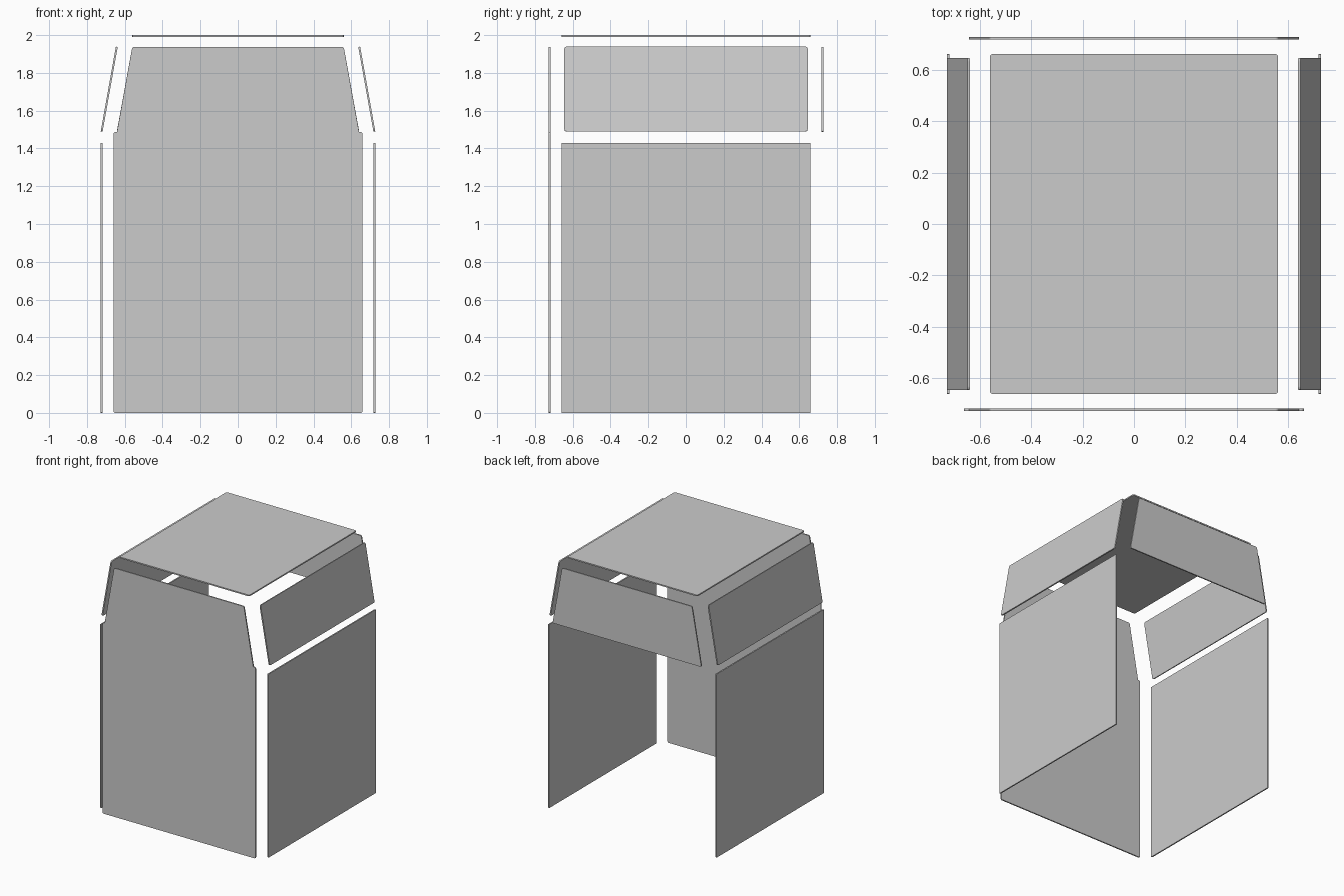
import bpy, bmesh
from mathutils import Vector

if "Cube" in bpy.data.objects:
    bpy.data.objects.remove(bpy.data.objects["Cube"])

T = 0.01  # sheet thickness


def rounded(points):
    """Outline from (u, v, corner cut) points, counter-clockwise."""
    out = []
    n = len(points)
    for i, (u, v, cut) in enumerate(points):
        p = Vector((u, v))
        if cut == 0:
            out.append(p)
            continue
        a = p + (Vector(points[i - 1][:2]) - p).normalized() * cut
        b = p + (Vector(points[(i + 1) % n][:2]) - p).normalized() * cut
        for k in range(6):
            t = k / 5
            out.append(a * (1 - t) ** 2 + p * 2 * t * (1 - t) + b * t * t)
    return out


def panel(name, points, origin, u_axis, v_axis):
    """Thin sheet centred on the plane through origin."""
    o, u, v = Vector(origin), Vector(u_axis).normalized(), Vector(v_axis).normalized()
    normal = u.cross(v)
    bm = bmesh.new()
    verts = [bm.verts.new(o + u * p.x + v * p.y - normal * T / 2) for p in rounded(points)]
    face = bm.faces.new(verts)
    ext = bmesh.ops.extrude_face_region(bm, geom=[face])
    moved = [g for g in ext["geom"] if isinstance(g, bmesh.types.BMVert)]
    bmesh.ops.translate(bm, verts=moved, vec=normal * T)
    bmesh.ops.recalc_face_normals(bm, faces=bm.faces)
    mesh = bpy.data.meshes.new(name)
    bm.to_mesh(mesh)
    bm.free()
    obj = bpy.data.objects.new(name, mesh)
    bpy.context.collection.objects.link(obj)
    return obj


def rect(hw, z0, z1, cut):
    return [(-hw, z0, cut), (hw, z0, cut), (hw, z1, cut), (-hw, z1, cut)]


X, Z = (1, 0, 0), (0, 0, 1)

# Front: full-height sheet with small shoulders and a tapered top
right_edge = [(0.66, 0, 0.012), (0.66, 1.488, 0.014), (0.641, 1.488, 0), (0.56, 1.938, 0.012)]
left_edge = [(-x, z, c) for x, z, c in reversed(right_edge)]
panel("front_panel", right_edge + left_edge, (0, -0.722, 0), X, Z)

# Back: only the upper tapered sheet
panel("back_upper_panel",
      [(-0.642, 1.488, 0.012), (0.642, 1.488, 0.012), (0.56, 1.938, 0.012), (-0.56, 1.938, 0.012)],
      (0, 0.722, 0), X, Z)

# Sides: upright lower sheets and leaning upper sheets
for side, s in (("right", 1), ("left", -1)):
    panel(side + "_lower_panel", rect(0.66, 0, 1.43, 0.004), (s * 0.722, 0, 0), (0, s, 0), Z)
    lean = Vector((-s * 0.08, 0, 0.448))
    panel(side + "_upper_panel", rect(0.645, 0, lean.length, 0.014),
          (s * 0.722, 0, 1.49), (0, s, 0), lean)

# Roof
panel("roof_panel", rect(0.56, -0.66, 0.66, 0.014), (0, 0, 2 - T / 2), X, (0, 1, 0))
